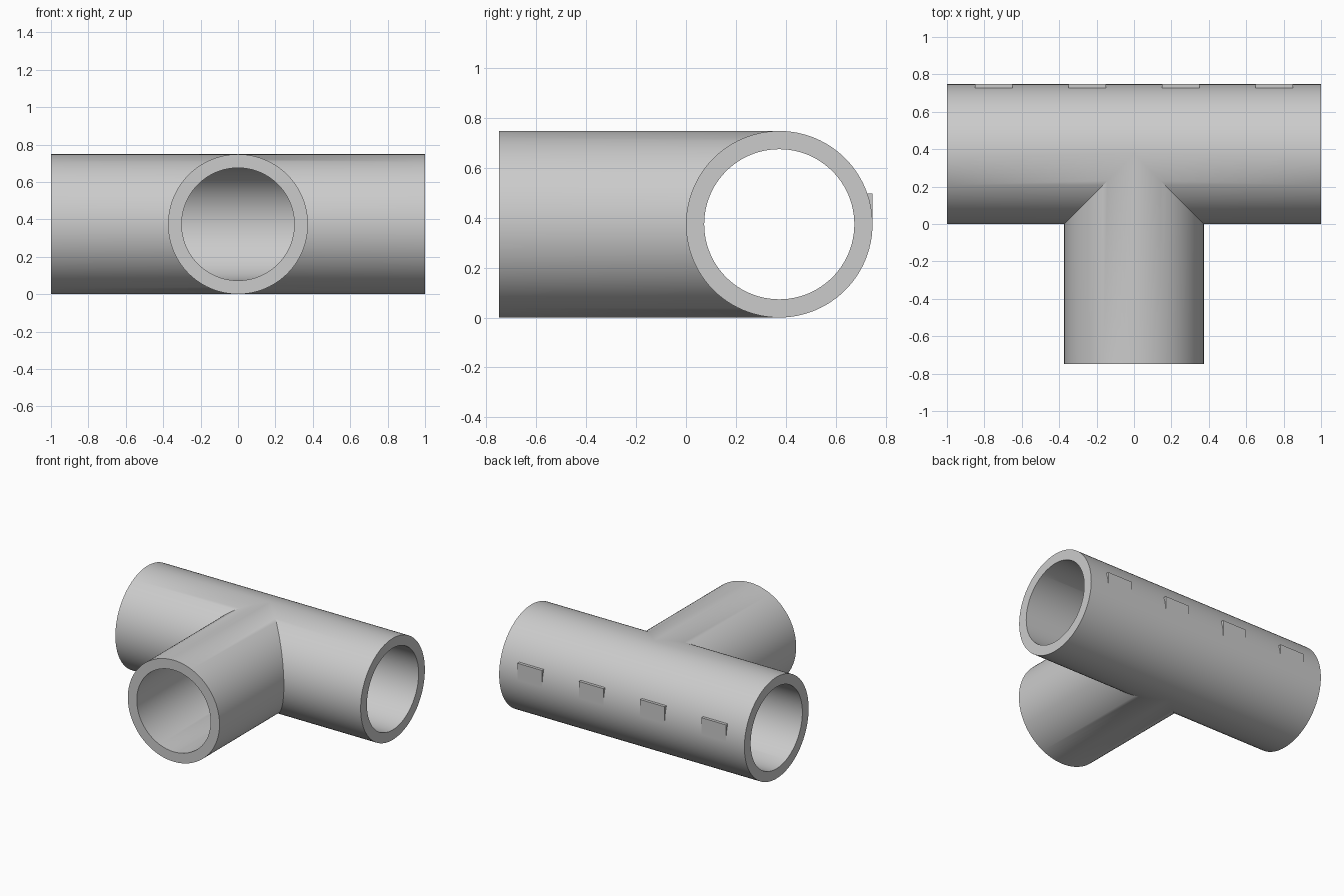
import bpy, bmesh, math

OUTER, INNER = 0.374, 0.301     # pipe radii
AXIS = 0.374                    # y and z of the main pipe axis
HALF, FRONT = 1.0, -0.749       # main pipe half length, branch mouth
SIDES = 96

cube = bpy.data.objects.get("Cube")
if cube:
    bpy.data.objects.remove(cube)

grey = bpy.data.materials.new("grey plastic")
grey.use_nodes = True
colour = (0.6, 0.6, 0.6, 1)
grey.diffuse_color = colour
grey.node_tree.nodes["Principled BSDF"].inputs["Base Color"].default_value = colour


def finish(bm, name):
    bmesh.ops.remove_doubles(bm, verts=bm.verts, dist=1e-5)
    bmesh.ops.recalc_face_normals(bm, faces=bm.faces)
    mesh = bpy.data.meshes.new(name)
    bm.to_mesh(mesh)
    bm.free()
    mesh.materials.append(grey)
    obj = bpy.data.objects.new(name, mesh)
    bpy.context.collection.objects.link(obj)
    return obj


def face(bm, points):
    unique = []
    for p in points:
        if all(math.dist(p, q) > 1e-6 for q in unique):
            unique.append(p)
    if len(unique) > 2:
        bm.faces.new([bm.verts.new(p) for p in unique])


def main_point(r, a, end):
    """Point on the main pipe: end 0 is the mitre seam, 1 the open mouth."""
    dy = r * math.cos(a)
    seam = max(-dy, 0)
    return (seam + (HALF - seam) * end, AXIS + dy, AXIS + r * math.sin(a))


def branch_point(r, a, end):
    """Point on the branch: end 0 is the mitre seam, 1 the open mouth."""
    x = r * math.cos(a)
    seam = AXIS - abs(x)
    return (x, seam + (FRONT - seam) * end, AXIS + r * math.sin(a))


# Tee pipe: walls of both tubes meet along the mitre seam, with ring mouths
bm = bmesh.new()
for i in range(SIDES):
    a, b = (math.tau * k / SIDES for k in (i, i + 1))
    for point, mirrors in ((main_point, (1, -1)), (branch_point, (1,))):
        for m in mirrors:
            def at(r, angle, end):
                x, y, z = point(r, angle, end)
                return (x * m, y, z)
            for r in (OUTER, INNER):
                face(bm, [at(r, a, 0), at(r, b, 0), at(r, b, 1), at(r, a, 1)])
            face(bm, [at(OUTER, a, 1), at(OUTER, b, 1),
                      at(INNER, b, 1), at(INNER, a, 1)])
pipe = finish(bm, "tee_pipe")
bpy.ops.object.select_all(action='DESELECT')
pipe.select_set(True)
bpy.context.view_layer.objects.active = pipe
bpy.ops.object.shade_smooth_by_angle(angle=math.radians(30))

# Four flat tabs along the back, sunk into the pipe wall
for i in range(4):
    bm = bmesh.new()
    bmesh.ops.create_cube(bm, size=1)
    for v in bm.verts:
        v.co = (-0.75 + 0.5 * i + 0.2 * v.co.x,
                0.73 + 0.036 * v.co.y,
                0.436 + 0.124 * v.co.z)
    finish(bm, f"back_tab_{i + 1}")
